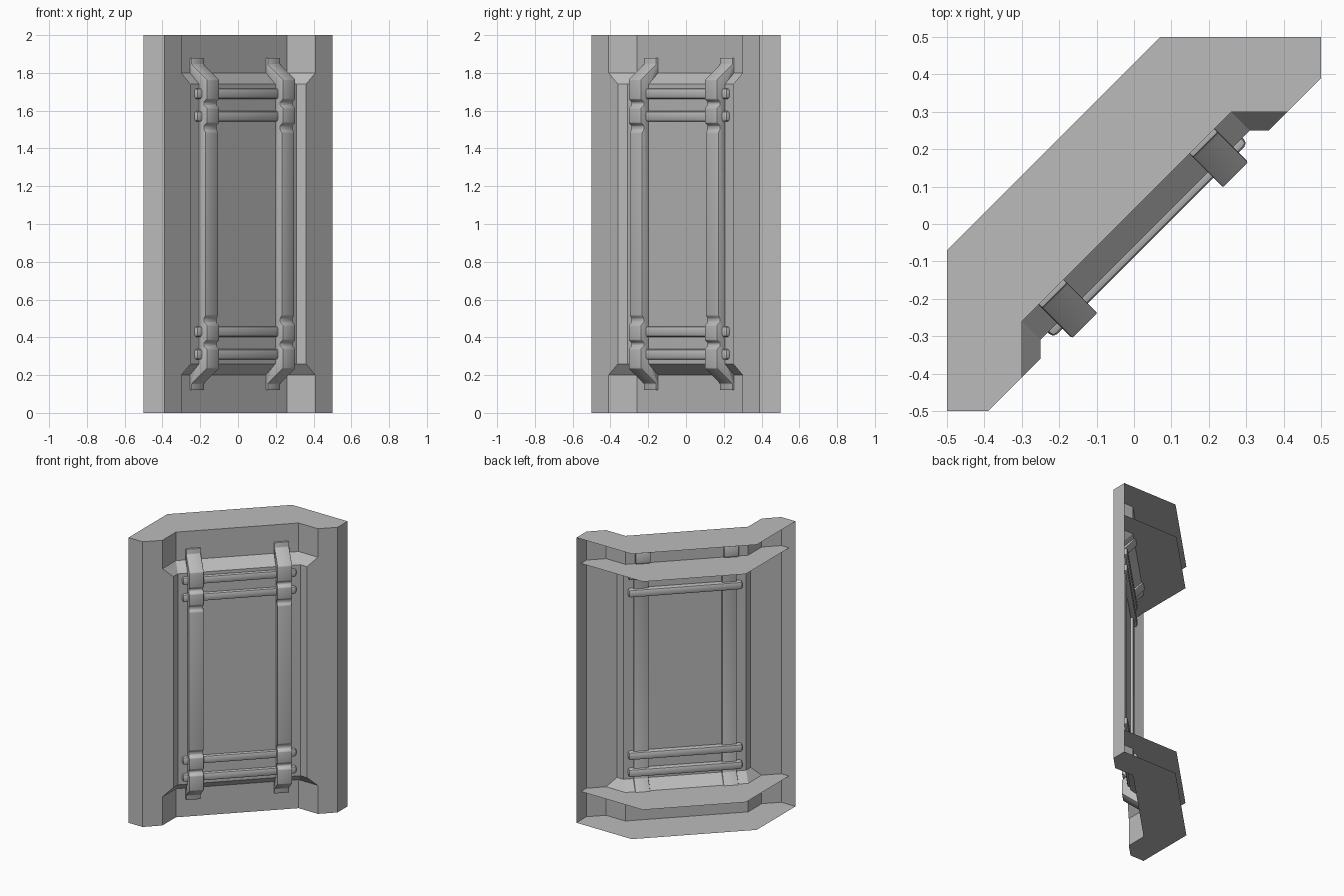
import bpy, bmesh, math
from mathutils import Matrix

cube = bpy.data.objects.get("Cube")
if cube:
    bpy.data.objects.remove(cube, do_unlink=True)

grey = bpy.data.materials.new("plain_grey")
grey.use_nodes = True
grey.diffuse_color = (0.5, 0.5, 0.5, 1)
grey.node_tree.nodes["Principled BSDF"].inputs["Base Color"].default_value = (0.5, 0.5, 0.5, 1)

R2 = math.sqrt(2)
DIAGONAL = Matrix.Rotation(math.radians(45), 4, 'Z')   # local x runs along the panel


def finish(bm, name, bevel=0.0, diagonal=False):
    """Round the sharp edges and turn the bmesh into an object."""
    if bevel:
        sharp = [e for e in bm.edges if len(e.link_faces) == 2
                 and e.calc_face_angle(0) > math.radians(20)]
        bmesh.ops.bevel(bm, geom=sharp, offset=bevel, segments=2, profile=0.5,
                        affect='EDGES', clamp_overlap=True)
    if diagonal:
        bm.transform(DIAGONAL)
    mesh = bpy.data.meshes.new(name)
    bm.to_mesh(mesh)
    bm.free()
    obj = bpy.data.objects.new(name, mesh)
    bpy.context.collection.objects.link(obj)
    mesh.materials.append(grey)
    bpy.ops.object.select_all(action='DESELECT')
    obj.select_set(True)
    bpy.context.view_layer.objects.active = obj
    bpy.ops.object.shade_smooth_by_angle(angle=math.radians(30))
    return obj


def mirrored(half):
    """Plan outline: mirror a half profile across the diagonal."""
    return half + [(-y, -x) for x, y in reversed(half)]


# Plan profiles of the end bands and of the bulging middle
band = mirrored([(-0.5, -0.5), (-0.39, -0.5), (-0.3, -0.41), (-0.3, -0.26)])
bulge = mirrored([(-0.5, -0.5), (-0.39, -0.5), (-0.25, -0.36), (-0.25, -0.31)])

# Open-backed wall shell, lofted from bottom to top
bm = bmesh.new()
levels = [(band, 0), (band, 0.2), (bulge, 0.26), (bulge, 1.74), (band, 1.8), (band, 2)]
rows = [[bm.verts.new((x, y, z)) for x, y in prof] for prof, z in levels]
for low, high in zip(rows, rows[1:]):
    for i in range(len(low) - 1):
        bm.faces.new((low[i], low[i + 1], high[i + 1], high[i]))
for row, z in ((rows[0], 0), (rows[-1], 2)):
    back = [bm.verts.new((x, y, z)) for x, y in ((0.07, 0.5), (-0.5, -0.07))]
    loop = row + back
    bm.faces.new(loop if z else loop[::-1])
finish(bm, "wall_shell", 0.007)

# Flat inner shelves where the bands meet the middle
for name, z in (("lower_shelf", 0.2), ("upper_shelf", 1.8)):
    bm = bmesh.new()
    outline = [(-0.45, -0.5)] + band[1:-1] + [(0.5, 0.45), (0.02, 0.45), (-0.45, -0.02)]
    bm.faces.new([bm.verts.new((x, y, z)) for x, y in outline])
    finish(bm, name)

# Vertical straps: side profile (depth, height), mirrored about mid height
front = [(-0.02, 1.88), (-0.02, 1.845), (0.14, 1.765), (0.14, 1.66), (0.11, 1.645),
         (0.11, 1.63), (0.14, 1.615), (0.14, 1.535), (0.11, 1.52), (0.11, 1.5),
         (0.128, 1.485)]
rear = [(0.035, 1.735), (-0.07, 1.81), (-0.07, 1.88)]
flip = lambda pts: [(u, 2 - z) for u, z in reversed(pts)]
side = front + flip(front) + flip(rear) + rear

for name, centre in (("right_strap", -0.403), ("left_strap", 0.403)):
    bm = bmesh.new()
    half = 0.0675
    face = bm.faces.new([bm.verts.new(((centre - half) / R2, -u / R2, z)) for u, z in side])
    new = bmesh.ops.extrude_face_region(bm, geom=[face])["geom"]
    bmesh.ops.translate(bm, vec=(2 * half / R2, 0, 0),
                        verts=[v for v in new if isinstance(v, bmesh.types.BMVert)])
    bmesh.ops.recalc_face_normals(bm, faces=bm.faces)
    finish(bm, name, 0.005, True)

# Horizontal rails running under the straps
for i, z in enumerate((0.31, 0.43, 1.57, 1.69)):
    bm = bmesh.new()
    bmesh.ops.create_cube(bm, size=1)
    bm.transform(Matrix.Translation((0, -0.05 / R2, z)) @
                 Matrix.Diagonal((1.04 / R2, 0.055, 0.055, 1)))
    finish(bm, f"rail_{i + 1}", 0.014, True)
